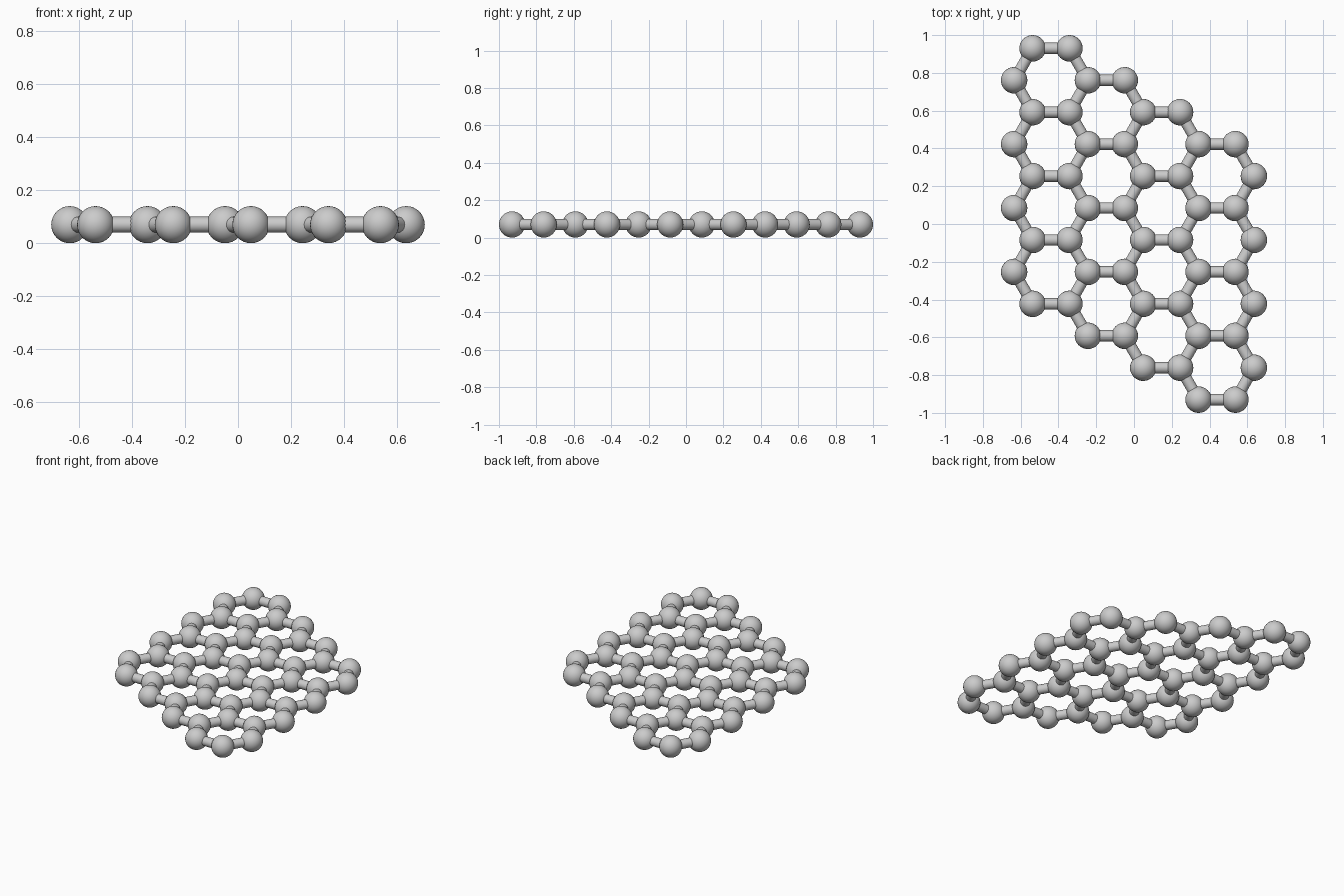
import bpy, math

if "Cube" in bpy.data.objects:
    bpy.data.objects.remove(bpy.data.objects["Cube"])

R_ATOM = 0.07                                   # ball radius
R_BOND = 0.03                                   # stick radius
H = (2 - 2 * R_ATOM) / 11                       # half the height of a hexagon
A = H * 2 / math.sqrt(3)                        # bond length
N = 4                                           # rings per side of the sheet

# Collect unique atoms and bonds from a sheared grid of hexagons
atoms, bonds = {}, {}
for i in range(N):
    for j in range(N):
        cx = (i - 1.5) * 1.5 * A
        cy = (1.5 - j) * 2 * H + (1.5 - i) * H
        ring = [(cx + A * math.cos(k * math.pi / 3),
                 cy + A * math.sin(k * math.pi / 3)) for k in range(6)]
        keys = [(round(x / A * 2), round(y / H * 2)) for x, y in ring]
        for k in range(6):
            atoms[keys[k]] = ring[k]
            bonds[frozenset((keys[k], keys[k - 1]))] = (ring[k], ring[k - 1])


def linked_copy(source, name, location, rotation=(0, 0, 0)):
    ob = bpy.data.objects.new(name, source.data)
    ob.location, ob.rotation_euler = location, rotation
    bpy.context.collection.objects.link(ob)


# Master ball and stick, smooth shaded
bpy.ops.mesh.primitive_uv_sphere_add(segments=32, ring_count=16, radius=R_ATOM)
ball = bpy.context.object
bpy.ops.object.shade_smooth()
bpy.ops.mesh.primitive_cylinder_add(vertices=24, radius=R_BOND, depth=A)
stick = bpy.context.object
bpy.ops.object.shade_smooth_by_angle()

# Atoms
for n, (x, y) in enumerate(atoms.values()):
    linked_copy(ball, f"atom_{n:02d}", (x, y, R_ATOM))

# Bonds lie flat, each turned towards its neighbour
for n, ((x0, y0), (x1, y1)) in enumerate(bonds.values()):
    turn = math.atan2(y1 - y0, x1 - x0)
    linked_copy(stick, f"bond_{n:02d}", ((x0 + x1) / 2, (y0 + y1) / 2, R_ATOM),
                (0, math.pi / 2, turn))

# Remove the masters
bpy.data.objects.remove(ball)
bpy.data.objects.remove(stick)
